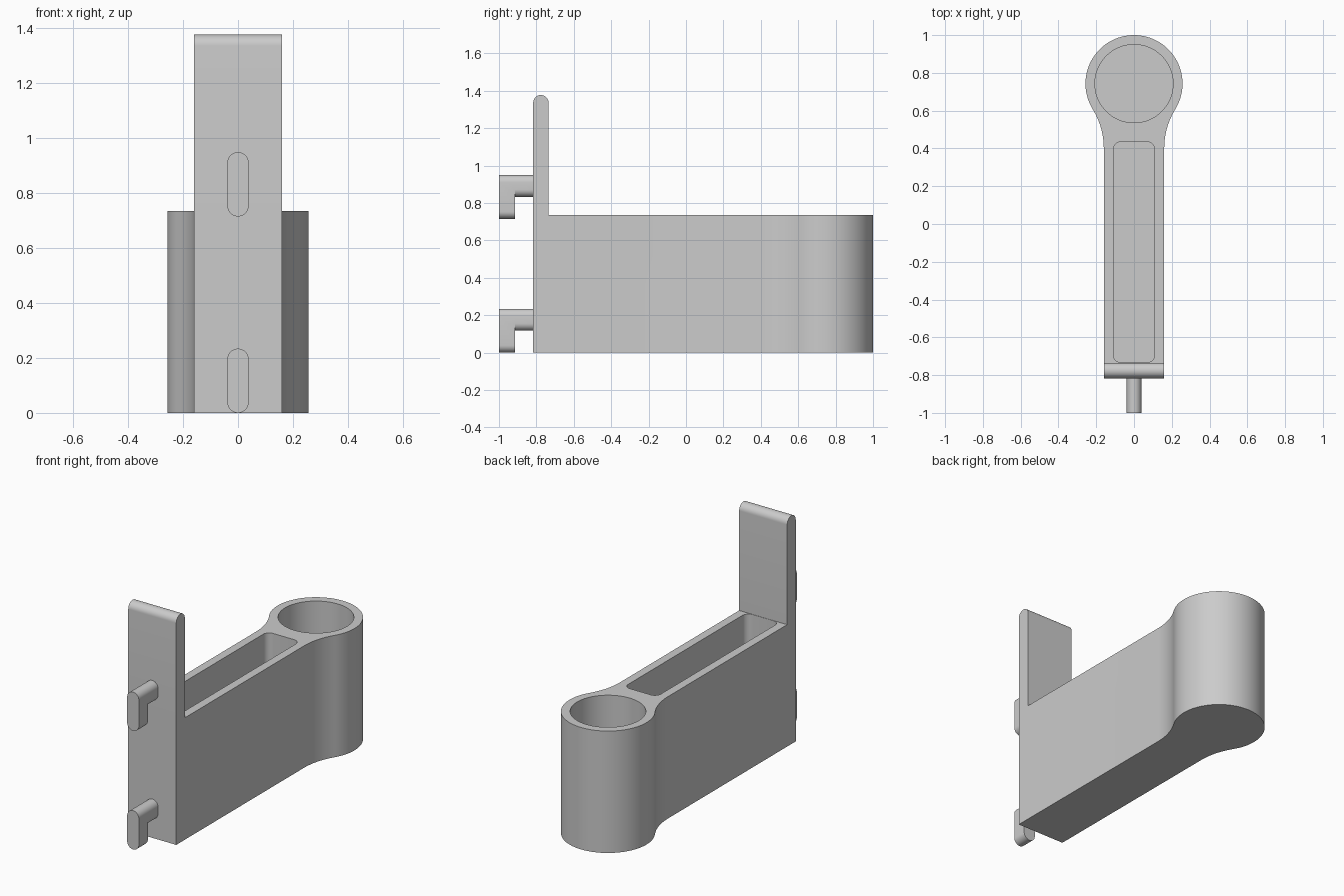
import bpy, bmesh, math
from mathutils import Vector

if "Cube" in bpy.data.objects:
    bpy.data.objects.remove(bpy.data.objects["Cube"])

grey = bpy.data.materials.new("plain grey")
grey.diffuse_color = (0.6, 0.6, 0.6, 1)
grey.use_nodes = True
grey.node_tree.nodes["Principled BSDF"].inputs["Base Color"].default_value = grey.diffuse_color


def arc(cx, cy, r, a0, a1, n):
    """Points on an arc, angles in degrees."""
    return [(cx + r * math.cos(math.radians(a0 + (a1 - a0) * i / n)),
             cy + r * math.sin(math.radians(a0 + (a1 - a0) * i / n)))
            for i in range(n + 1)]


def prism(name, profile, axis, lo, hi):
    """Extrude a 2D profile along an axis: x (y,z), y (x,z) or z (x,y)."""
    place = {"x": lambda u, v, w: (w, u, v),
             "y": lambda u, v, w: (u, w, v),
             "z": lambda u, v, w: (u, v, w)}[axis]
    bm = bmesh.new()
    face = bm.faces.new([bm.verts.new(place(u, v, lo)) for u, v in profile])
    ext = bmesh.ops.extrude_face_region(bm, geom=[face])
    verts = [g for g in ext["geom"] if isinstance(g, bmesh.types.BMVert)]
    bmesh.ops.translate(bm, verts=verts, vec=Vector(place(0, 0, hi - lo)))
    bmesh.ops.recalc_face_normals(bm, faces=bm.faces)
    mesh = bpy.data.meshes.new(name)
    bm.to_mesh(mesh)
    bm.free()
    mesh.materials.append(grey)
    obj = bpy.data.objects.new(name, mesh)
    bpy.context.collection.objects.link(obj)
    return obj


def combine(target, tool, operation):
    """Apply a boolean and discard the tool."""
    bpy.context.view_layer.objects.active = target
    mod = target.modifiers.new("cut", "BOOLEAN")
    mod.operation, mod.object, mod.solver = operation, tool, "EXACT"
    bpy.ops.object.modifier_apply(modifier=mod.name)
    bpy.data.objects.remove(tool)


def smooth(obj):
    bpy.ops.object.select_all(action="DESELECT")
    obj.select_set(True)
    bpy.context.view_layer.objects.active = obj
    bpy.ops.object.shade_smooth_by_angle(angle=math.radians(30))


def stadium(z0, z1, r=0.039):
    """Upright slot shape in x, z."""
    return arc(0, z1 - r, r, 0, 180, 16) + arc(0, z0 + r, r, 180, 360, 16)


HALF, HEIGHT, FRONT, BACK = 0.16, 0.735, -0.817, -0.735
CUP_Y, CUP_R, FLOOR = 0.743, 0.257, 0.05

# Arm body: straight sides flowing through tangent fillets into a round end
fillet_y = 0.40
dy = CUP_Y - fillet_y
fillet_r = (HALF**2 + dy**2 - CUP_R**2) / (2 * (CUP_R - HALF))
angle = math.degrees(math.atan2(dy, HALF + fillet_r))
right = arc(HALF + fillet_r, fillet_y, fillet_r, 180, 180 - angle, 12)
cup = arc(0, CUP_Y, CUP_R, -angle, 180 + angle, 64)
left = [(-x, y) for x, y in reversed(right)]
outline = [(HALF, FRONT)] + right + cup[1:-1] + left + [(-HALF, FRONT)]
body = prism("arm_body", outline, "z", 0, HEIGHT)

# Upright back plate with a rounded top
pr = (BACK - FRONT) / 2
plate = prism("back_plate",
              [(FRONT, 0.3)] + [(BACK, 0.3)]
              + arc(FRONT + pr, 1.377 - pr, pr, 0, 180, 20), "x", -HALF, HALF)
combine(body, plate, "UNION")

# Round cup and long rounded tray hollowed from above
hole = prism("cup_cutter", arc(0, CUP_Y, 0.207, 0, 360, 72)[:-1], "z", FLOOR, HEIGHT + 0.1)
combine(body, hole, "DIFFERENCE")
tx, t0, t1, tr = 0.109, -0.733, 0.435, 0.04
tray = (arc(tx - tr, t1 - tr, tr, 0, 90, 8) + arc(-tx + tr, t1 - tr, tr, 90, 180, 8)
        + arc(-tx + tr, t0 + tr, tr, 180, 270, 8) + arc(tx - tr, t0 + tr, tr, 270, 360, 8))
cutter = prism("tray_cutter", tray, "z", FLOOR, HEIGHT + 0.1)
combine(body, cutter, "DIFFERENCE")
smooth(body)

# Two hanging hooks: a short bar with a downturned tip
for name, z in (("lower_hook", 0.0), ("upper_hook", 0.715)):
    hook = prism(name, stadium(z, z + 0.234), "y", -1.0, -0.914)
    bar = prism("hook_bar", stadium(z + 0.117, z + 0.234), "y", -0.95, FRONT)
    combine(hook, bar, "UNION")
    smooth(hook)
